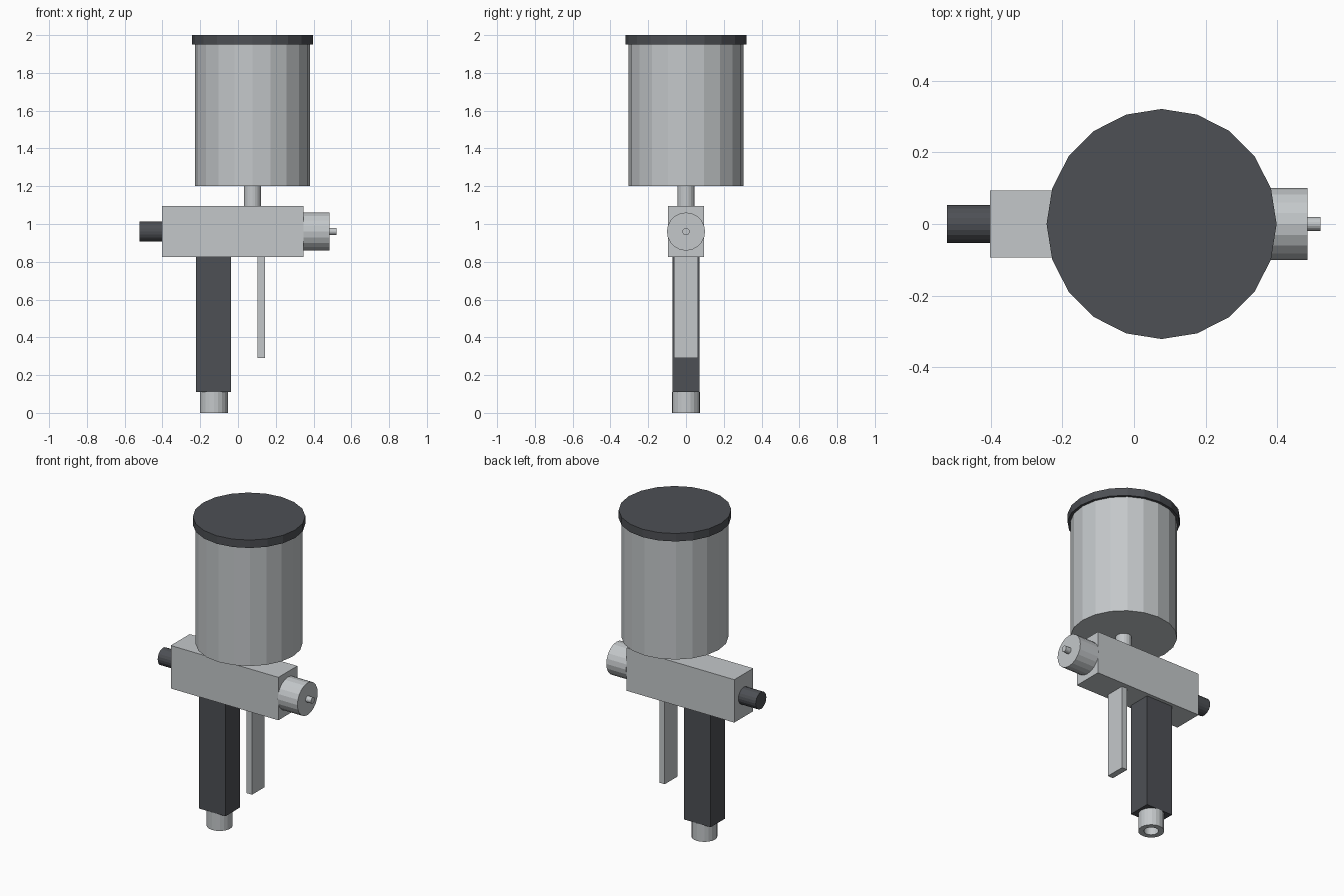
import bpy
import bmesh
from math import pi
from mathutils import Matrix, Vector

cube = bpy.data.objects.get("Cube")
if cube:
    bpy.data.objects.remove(cube, do_unlink=True)


def make_material(name, rgb):
    mat = bpy.data.materials.new(name)
    mat.use_nodes = True
    mat.diffuse_color = (*rgb, 1)
    mat.node_tree.nodes["Principled BSDF"].inputs["Base Color"].default_value = (*rgb, 1)
    return mat


metal = make_material("light metal grey", (0.55, 0.575, 0.59))
dark = make_material("dark grey", (0.075, 0.08, 0.09))


def finish(name, bm, mat):
    mesh = bpy.data.meshes.new(name)
    bm.to_mesh(mesh)
    bm.free()
    mesh.materials.append(mat)
    obj = bpy.data.objects.new(name, mesh)
    bpy.context.collection.objects.link(obj)
    return obj


def box(name, low, high, mat):
    low, high = Vector(low), Vector(high)
    bm = bmesh.new()
    bmesh.ops.create_cube(bm, size=1, matrix=Matrix.Translation((low + high) / 2)
                          @ Matrix.Diagonal((*(high - low), 1)))
    return finish(name, bm, mat)


def cylinder(name, start, length, radius, mat, axis="Z", sides=20, bore=0):
    """Faceted cylinder growing from start along +axis, with an optional bored start end."""
    bm = bmesh.new()
    bmesh.ops.create_cone(bm, cap_ends=True, segments=sides, radius1=radius,
                          radius2=radius, depth=length,
                          matrix=Matrix.Translation((0, 0, length / 2)))
    if bore:
        bm.normal_update()
        end = min(bm.faces, key=lambda f: f.normal.z)
        bmesh.ops.inset_region(bm, faces=[end], thickness=radius - bore)
        hole = bmesh.ops.extrude_discrete_faces(bm, faces=[end])["faces"][0]
        bmesh.ops.translate(bm, verts=hole.verts, vec=(0, 0, length * 0.95))
    turn = Matrix.Rotation(pi / 2, 4, "Y") if axis == "X" else Matrix()
    bm.transform(Matrix.Translation(start) @ turn)
    return finish(name, bm, mat)


# Gun body, grip and trigger
box("body", (-0.402, -0.094, 0.825), (0.347, 0.094, 1.095), metal)
box("grip", (-0.222, -0.072, 0.11), (-0.037, 0.072, 0.825), dark)
box("trigger", (0.104, -0.063, 0.29), (0.142, 0.063, 0.825), metal)

# Air inlet under the grip
cylinder("air_inlet", (-0.128, 0, 0), 0.11, 0.074, metal, bore=0.042)

# Nozzle at the front and adjusting knob at the back
cylinder("air_cap", (0.347, 0, 0.96), 0.137, 0.101, metal, "X")
cylinder("nozzle_tip", (0.484, 0, 0.96), 0.037, 0.019, metal, "X")
cylinder("adjusting_knob", (-0.522, 0, 0.96), 0.12, 0.053, dark, "X")

# Paint cup with its neck and lid
cup_x = 0.077
cylinder("cup_neck", (cup_x, 0, 1.095), 0.105, 0.046, metal)
cylinder("paint_cup", (cup_x, 0, 1.2), 0.75, 0.305, metal)
cylinder("cup_lid", (cup_x, 0, 1.95), 0.05, 0.321, dark)
